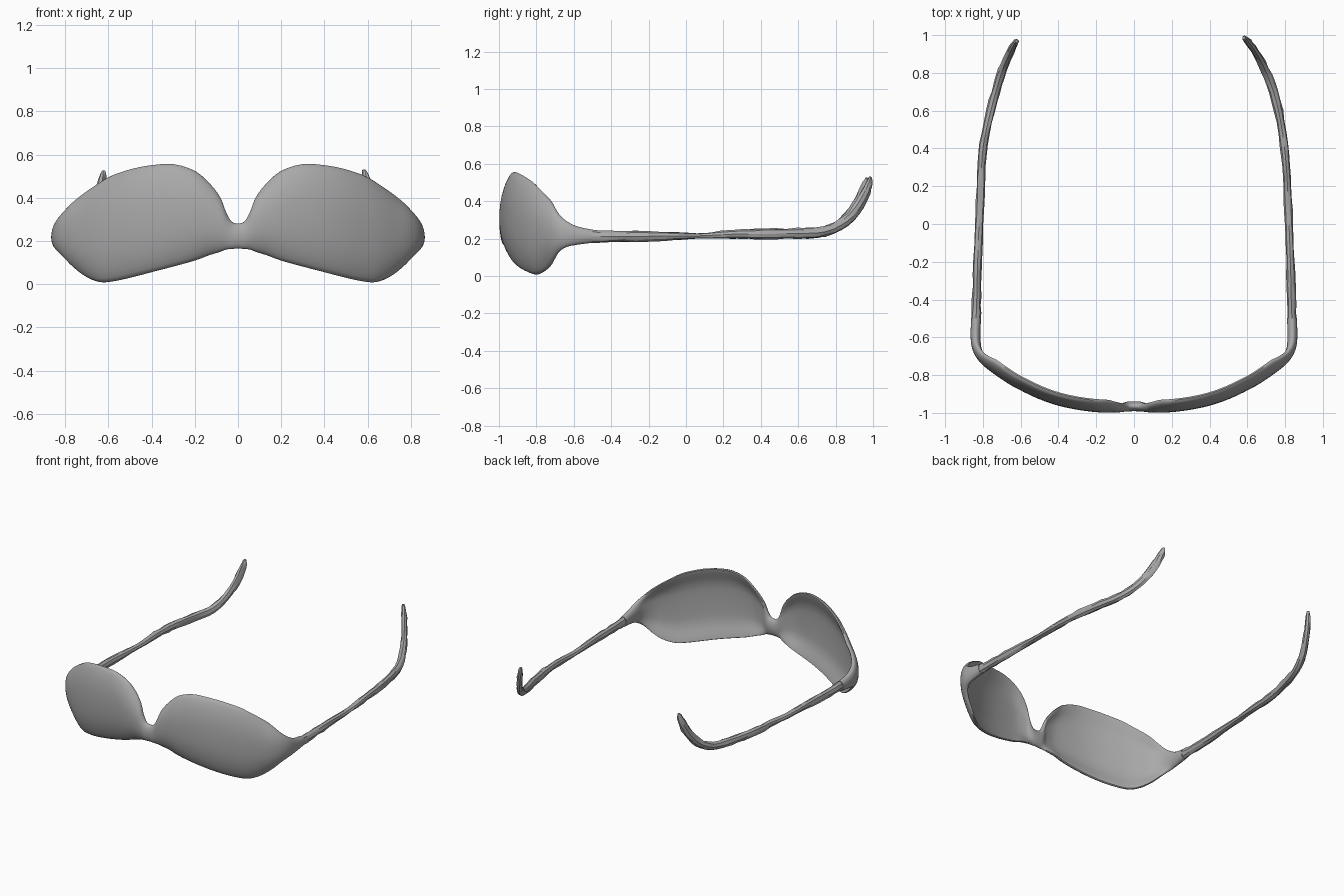
import bpy, bmesh, math, random
from mathutils import Vector

if "Cube" in bpy.data.objects:
    bpy.data.objects.remove(bpy.data.objects["Cube"])

random.seed(4)
grey = bpy.data.materials.new("grey plastic")
grey.diffuse_color = (0.4, 0.4, 0.4, 1)
grey.use_nodes = True
grey.node_tree.nodes["Principled BSDF"].inputs["Base Color"].default_value = grey.diffuse_color

# Half of the wraparound front: x, y, top z, bottom z
FRONT = [
    (0.0, -0.965, 0.28, 0.165), (0.03, -0.966, 0.29, 0.163), (0.055, -0.968, 0.335, 0.16),
    (0.08, -0.971, 0.40, 0.15), (0.13, -0.972, 0.465, 0.135), (0.20, -0.97, 0.523, 0.11),
    (0.30, -0.957, 0.555, 0.083), (0.40, -0.935, 0.552, 0.058), (0.50, -0.90, 0.535, 0.033),
    (0.60, -0.852, 0.503, 0.012), (0.66, -0.818, 0.47, 0.01), (0.72, -0.777, 0.43, 0.032),
    (0.775, -0.735, 0.385, 0.075), (0.815, -0.69, 0.335, 0.125), (0.835, -0.64, 0.295, 0.155),
    (0.839, -0.58, 0.265, 0.168), (0.836, -0.50, 0.248, 0.178),
]
# Temples: x, y, centre z, half height, half width
TEMPLE = [(0.836, -0.50, 0.213, 0.035, 0.025), (0.832, -0.38, 0.212, 0.028, 0.024),
          (0.828, -0.2, 0.213, 0.027, 0.022), (0.818, 0.06, 0.215, 0.015, 0.022),
          (0.81, 0.25, 0.224, 0.023, 0.022)]
TIPS = {
    1: [(0.795, 0.42, 0.226, 0.027, 0.023), (0.765, 0.60, 0.228, 0.028, 0.023),
        (0.725, 0.74, 0.238, 0.026, 0.023), (0.675, 0.855, 0.295, 0.027, 0.022),
        (0.63, 0.93, 0.385, 0.029, 0.020), (0.595, 0.975, 0.48, 0.024, 0.017),
        (0.582, 0.985, 0.53, 0.008, 0.008)],
    -1: [(0.797, 0.42, 0.226, 0.027, 0.023), (0.758, 0.60, 0.228, 0.028, 0.023),
         (0.72, 0.74, 0.238, 0.026, 0.023), (0.685, 0.845, 0.295, 0.027, 0.022),
         (0.652, 0.915, 0.385, 0.029, 0.020), (0.63, 0.957, 0.48, 0.024, 0.017),
         (0.622, 0.967, 0.525, 0.008, 0.008)],
}


def smooth_rows(rows, steps):
    """Catmull-Rom interpolation of every column."""
    pad = [rows[0]] + rows + [rows[-1]]
    out = []
    for i in range(1, len(pad) - 2):
        for s in range(steps):
            t = s / steps
            out.append([0.5 * (2 * b + (c - a) * t + (2 * a - 5 * b + 4 * c - d) * t * t
                               + (3 * b - a - 3 * c + d) * t ** 3)
                        for a, b, c, d in zip(*pad[i - 1:i + 3])])
    return out + [list(rows[-1])]


def bridge_rings(bm, rings):
    for a, b in zip(rings, rings[1:]):
        n = len(a)
        for i in range(n):
            bm.faces.new((a[i], a[(i + 1) % n], b[(i + 1) % n], b[i]))


def finish(bm, name, angle):
    bmesh.ops.remove_doubles(bm, verts=bm.verts, dist=0.0002)
    bmesh.ops.recalc_face_normals(bm, faces=bm.faces)
    mesh = bpy.data.meshes.new(name)
    bm.to_mesh(mesh)
    bm.free()
    mesh.materials.append(grey)
    ob = bpy.data.objects.new(name, mesh)
    bpy.context.collection.objects.link(ob)
    bpy.context.view_layer.objects.active = ob
    ob.select_set(True)
    bpy.ops.object.shade_smooth_by_angle(angle=math.radians(angle))
    ob.select_set(False)


# Front: two dished lenses joined by the bridge
bm = bmesh.new()
rows = smooth_rows(FRONT, 3)
N = 32
for side in (1, -1):
    rings = []
    for i, (x, y, top, bot) in enumerate(rows):
        p, q = rows[max(i - 1, 0)], rows[min(i + 1, len(rows) - 1)]
        tan = Vector((q[0] - p[0], q[1] - p[1], 0)).normalized()
        if i == 0:
            tan = Vector((1, 0, 0))
        out = Vector((tan.y, -tan.x, 0))
        k = min(1, max(0, (top - bot - 0.13) / 0.22))
        w = 0.026
        ring = []
        for j in range(N):
            th = 2 * math.pi * j / N
            v, c = math.sin(th), math.cos(th)
            n = math.copysign(w * abs(c) ** (1 - 0.4 * k), c) if abs(c) > 1e-6 else 0
            if c < 0:
                n += 0.024 * k * min(1, 2.2 * (1 - abs(v)))   # hollow back
            n -= 0.036 * k * abs(v) ** 2.5                     # bowed face
            pos = Vector((x, y, 0)) + out * n
            z = (top + bot) / 2 + v * (top - bot) / 2
            ring.append(bm.verts.new((side * pos.x, pos.y, z)))
        rings.append(ring)
    bridge_rings(bm, rings)
finish(bm, "lens_front", 40)

# Temples: slim, slightly uneven arms with upswept tips
for side, name in ((1, "right_temple"), (-1, "left_temple")):
    bm = bmesh.new()
    rows = smooth_rows(TEMPLE + TIPS[side], 3)
    rings = []
    for i, (x, y, z, h, w) in enumerate(rows):
        p, q = rows[max(i - 1, 0)], rows[min(i + 1, len(rows) - 1)]
        tan = Vector([q[a] - p[a] for a in range(3)]).normalized()
        out = Vector((tan.y, -tan.x, 0)).normalized()
        up = out.cross(tan)
        ring = []
        for j in range(8):
            th = 2 * math.pi * j / 8
            r = 1 + (random.uniform(-0.14, 0.14) if 0 < i < len(rows) - 1 else 0)
            pos = Vector((x, y, z)) + (out * w * math.cos(th) + up * h * math.sin(th)) * r
            ring.append(bm.verts.new((side * pos.x, pos.y, pos.z)))
        rings.append(ring)
    bridge_rings(bm, rings)
    bm.faces.new(rings[0])
    bm.faces.new(rings[-1])
    finish(bm, name, 25)
